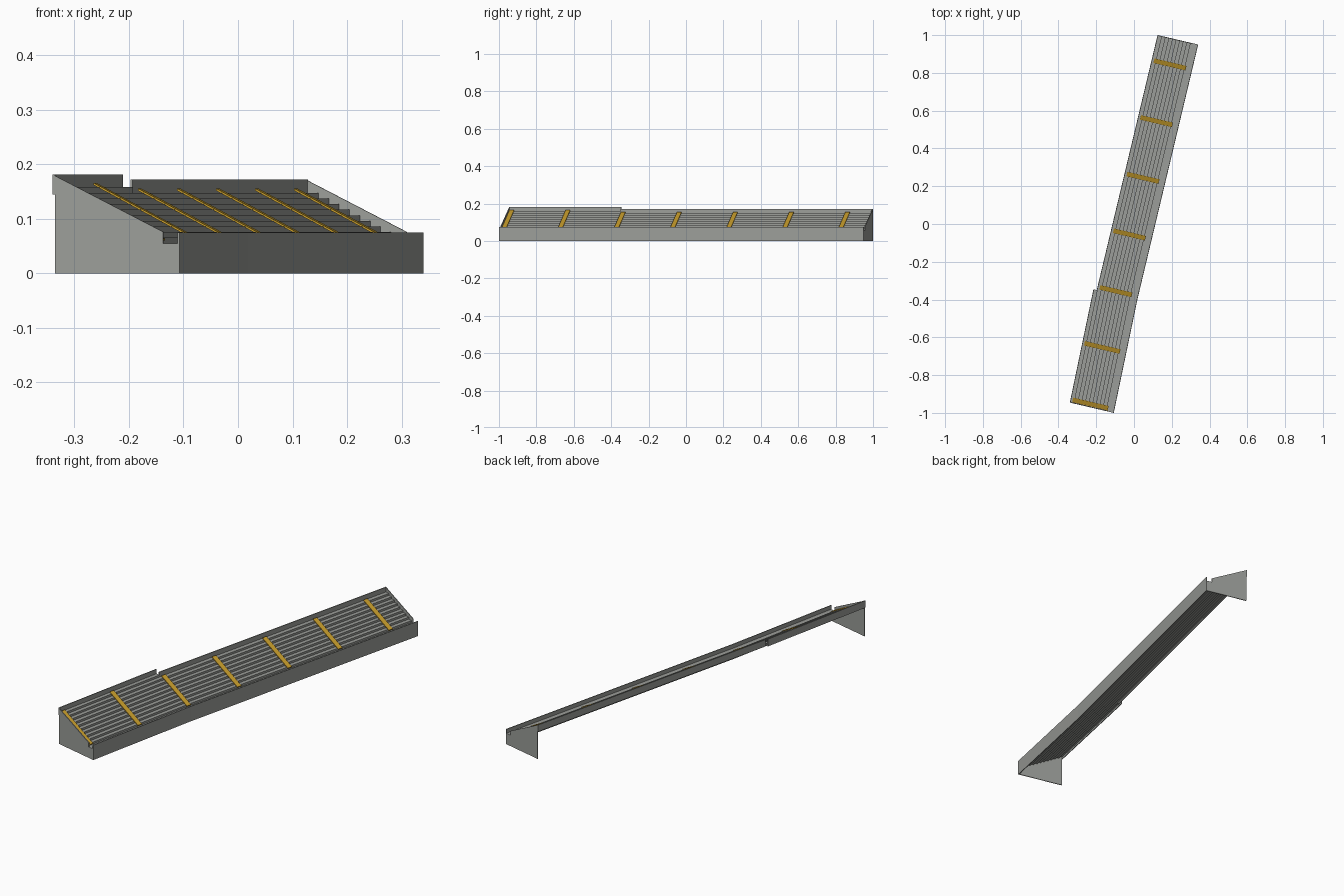
import bpy
from mathutils import Vector

if "Cube" in bpy.data.objects:
    bpy.data.objects.remove(bpy.data.objects["Cube"], do_unlink=True)


def material(name, rgb):
    m = bpy.data.materials.new(name)
    m.use_nodes = True
    m.diffuse_color = (*rgb, 1)
    m.node_tree.nodes["Principled BSDF"].inputs["Base Color"].default_value = (*rgb, 1)
    return m


concrete = material("concrete grey", (0.33, 0.34, 0.32))
yellow = material("aisle yellow", (0.58, 0.34, 0.025))

# Front edge in plan: it bends slightly between the two sections
START, BEND, END = Vector((-0.107, -1, 0)), Vector((0.018, -0.4, 0)), Vector((0.34, 0.95, 0))
ACROSS = Vector((-0.974, 0.228, 0))      # from the front edge to the back
THICK = 0.004
FLOOR, RISE, GOING, FIRST = 0.055, 0.0103, 0.0195, 0.021


def along(y):
    """Point of the front edge at depth y."""
    a, b = (START, BEND) if y < BEND.y else (BEND, END)
    return a.lerp(b, (y - a.y) / (b.y - a.y))


def extrude(name, profile, p, q, mat):
    """Sweep a (across, height) outline from p to q."""
    n = len(profile)
    verts = [o + ACROSS * u + Vector((0, 0, z)) for o in (p, q) for u, z in profile]
    faces = [(i, (i + 1) % n, n + (i + 1) % n, n + i) for i in range(n)]
    faces += [tuple(reversed(range(n))), tuple(range(n, 2 * n))]
    me = bpy.data.meshes.new(name)
    me.from_pydata(verts, [], faces)
    me.materials.append(mat)
    ob = bpy.data.objects.new(name, me)
    bpy.context.collection.objects.link(ob)
    # consistent outward normals
    import bmesh
    bm = bmesh.new()
    bm.from_mesh(me)
    bmesh.ops.recalc_face_normals(bm, faces=bm.faces)
    bm.to_mesh(me)
    bm.free()


def box(u0, u1, z0, z1):
    return [(u0, z0), (u1, z0), (u1, z1), (u0, z1)]


def terrace(rows, width):
    """Thin zigzag of treads and risers."""
    top = [(THICK / 2, FLOOR)]
    for k in range(1, rows + 1):
        u = FIRST + GOING * k
        top += [(u, FLOOR + RISE * (k - 1)), (u, FLOOR + RISE * k)]
    top.append((width - THICK / 2, FLOOR + RISE * rows))
    under = [(u + 0.002, z - 0.003) for u, z in top[1:-1]]
    under = [(top[0][0], FLOOR - 0.003)] + under + [(top[-1][0], top[-1][1] - 0.003)]
    return top + under[::-1]


def end_wall(width, height):
    return [(0, 0), (0, FLOOR), (0.031, FLOOR), (0.031, 0.076),
            (width - THICK, height - 0.002), (width - THICK, 0)]


# Two sections: name, ends, rows, width, parapet bottom and top
for name, p, q, rows, width, low, high in (
        ("near", START, BEND, 10, 0.239, 0.145, 0.181),
        ("far", BEND, END, 9, 0.221, 0.138, 0.172)):
    extrude(name + "_front_wall", box(0, THICK, 0, 0.075), p, q, concrete)
    extrude(name + "_terrace", terrace(rows, width), p, q, concrete)
    extrude(name + "_parapet", box(width - THICK, width, low, high), p, q, concrete)

# End walls
extrude("near_end_wall", end_wall(0.239, 0.181), START, along(START.y + THICK), concrete)
extrude("far_end_wall", end_wall(0.221, 0.172), along(END.y - THICK), END, concrete)

# Sloping yellow aisles laid over the step edges, with a gusset under each
for i in range(7):
    y = -0.983 + 0.3 * i
    back = 0.227 if i < 2 else 0.208
    slope = RISE / GOING
    line = [(u, FLOOR + slope * (u - FIRST)) for u in (0.034, back)]
    outline = [(u, z - 0.002) for u, z in line] + [(u, z + 0.002) for u, z in line[::-1]]
    extrude(f"aisle_{i + 1}", outline, along(y - 0.012), along(y + 0.012), yellow)
    extrude(f"gusset_{i + 1}", [(THICK, FLOOR - 0.002), (THICK, 0.033), (0.028, FLOOR - 0.002)],
            along(y - 0.002), along(y + 0.002), concrete)
